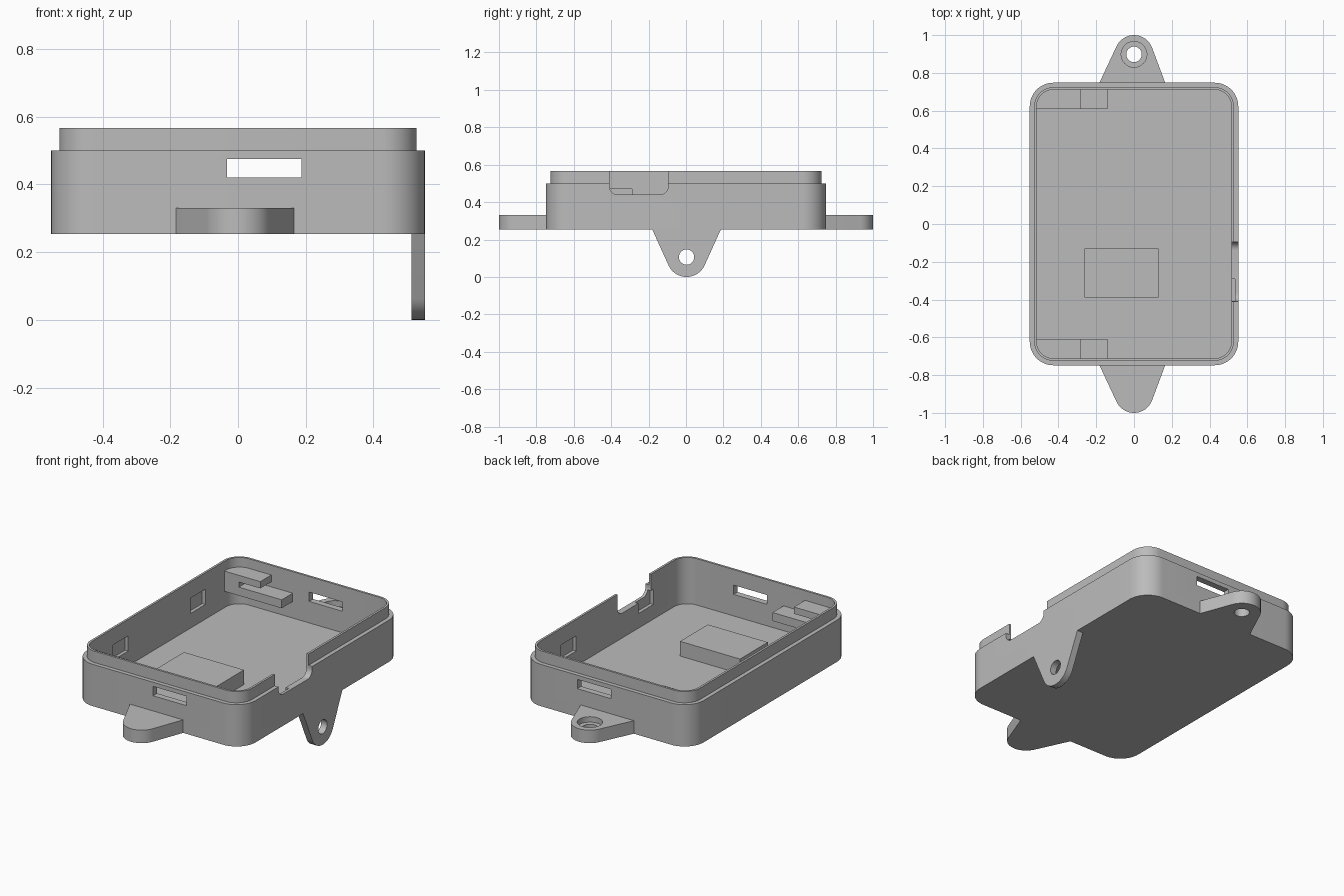
import bpy, bmesh, math
from mathutils import Matrix, Vector

if "Cube" in bpy.data.objects:
    bpy.data.objects.remove(bpy.data.objects["Cube"])

grey = bpy.data.materials.new("plain grey")
grey.use_nodes = True
colour = (0.5, 0.5, 0.5, 1)
grey.diffuse_color = colour
grey.node_tree.nodes["Principled BSDF"].inputs["Base Color"].default_value = colour

BASE, SHOULDER, RIM, FLOOR = 0.253, 0.50, 0.567, 0.293
HALF_X, HALF_Y, WALL, LIP = 0.552, 0.748, 0.037, 0.024


def prism(name, outline, low, high, turn=Matrix()):
    """Extrude a closed 2D outline from low to high, then place it."""
    bm = bmesh.new()
    face = bm.faces.new([bm.verts.new((x, y, low)) for x, y in outline])
    top = bmesh.ops.extrude_face_region(bm, geom=[face])["geom"]
    bmesh.ops.translate(bm, vec=(0, 0, high - low),
                        verts=[v for v in top if isinstance(v, bmesh.types.BMVert)])
    bm.transform(turn)
    bmesh.ops.recalc_face_normals(bm, faces=bm.faces)
    mesh = bpy.data.meshes.new(name)
    bm.to_mesh(mesh)
    bm.free()
    mesh.materials.append(grey)
    ob = bpy.data.objects.new(name, mesh)
    bpy.context.scene.collection.objects.link(ob)
    return ob


def arc(cx, cy, r, start, end, steps):
    angles = [start + (end - start) * i / steps for i in range(steps + 1)]
    return [(cx + r * math.cos(a), cy + r * math.sin(a)) for a in angles]


def rounded(hx, hy, r):
    pts = []
    for i, (sx, sy) in enumerate([(1, 1), (-1, 1), (-1, -1), (1, -1)]):
        a = i * math.pi / 2
        pts += arc(sx * (hx - r), sy * (hy - r), r, a, a + math.pi / 2, 12)
    return pts


def rect(x0, x1, y0, y1):
    return [(x0, y0), (x1, y0), (x1, y1), (x0, y1)]


def circle(cx, cy, r):
    return arc(cx, cy, r, 0, math.tau, 40)[:-1]


def combine(ob, other, operation="DIFFERENCE"):
    """Apply a boolean and discard the helper."""
    mod = ob.modifiers.new("cut", "BOOLEAN")
    mod.operation, mod.solver, mod.object = operation, "EXACT", other
    bpy.context.view_layer.update()
    graph = bpy.context.evaluated_depsgraph_get()
    mesh = bpy.data.meshes.new_from_object(ob.evaluated_get(graph))
    ob.modifiers.clear()
    ob.data = mesh
    bpy.data.objects.remove(other)


def finish(ob):
    bpy.ops.object.select_all(action="DESELECT")
    ob.select_set(True)
    bpy.context.view_layer.objects.active = ob
    bpy.ops.object.shade_smooth_by_angle(angle=math.radians(30))


def tab_outline(left, right, reach, r):
    """Base edge on y = 0 with sides tangent to a round end."""
    centre = Vector((0, reach))
    limits = []
    for x, side in ((right, 1), (left, -1)):
        d = Vector((x, 0)) - centre
        limits.append(math.atan2(d.y, d.x) % math.tau + side * math.acos(r / d.length))
    start = limits[0] - math.tau
    return [(left, 0), (right, 0)] + arc(0, reach, r, start, limits[1], 24)


# Hollow case with a stepped lip
case = prism("case", rounded(HALF_X, HALF_Y, 0.125), BASE, SHOULDER)
lip = prism("lip", rounded(HALF_X - LIP, HALF_Y - LIP, 0.101), BASE + 0.1, RIM)
combine(case, lip, "UNION")
cavity = prism("cavity", rounded(HALF_X - WALL, HALF_Y - WALL, 0.088), FLOOR, 1)
combine(case, cavity)

# Slot through the front and back walls
combine(case, prism("slot", rect(-0.032, 0.187, -1, 1), 0.42, 0.475))

# Blind latch pockets inside both long walls
pocket_x = HALF_X - WALL + 0.02
for y in (-0.36, 0.36):
    combine(case, prism("pocket", rect(-pocket_x, pocket_x, y - 0.07, y + 0.07), 0.38, 0.47))

# Round-cornered notch in the left wall; outline in y and z
side_turn = Matrix(((0, 0, 1, 0), (1, 0, 0, 0), (0, 1, 0, 0), (0, 0, 0, 1)))
n0, n1, n_low, r = -0.41, -0.095, 0.44, 0.045
notch = [(n1, 0.8), (n0, 0.8)]
notch += arc(n0 + r, n_low + r, r, math.pi, math.pi * 1.5, 8)
notch += arc(n1 - r, n_low + r, r, math.pi * 1.5, math.tau, 8)
combine(case, prism("notch", notch, 0.4, 0.7, side_turn))
finish(case)

# Mounting tabs with counterbored holes at front and back
for name, sign in (("front_tab", -1), ("back_tab", 1)):
    place = Matrix.Translation((0, sign * HALF_Y, 0)) @ Matrix.Diagonal((1, sign, 1, 1))
    tab = prism(name, tab_outline(-0.183, 0.165, 0.15, 0.102), BASE, 0.33, place)
    combine(tab, prism("hole", circle(0, 0.15, 0.041), 0, 1, place))
    combine(tab, prism("bore", circle(0, 0.15, 0.068), 0.298, 1, place))
    finish(tab)

# Hanging tab below the left wall
hang = Matrix.Translation((0, 0.003, BASE)) @ side_turn @ Matrix.Diagonal((1, -1, 1, 1))
left_tab = prism("left_tab", tab_outline(-0.183, 0.183, 0.147, 0.106), 0.513, HALF_X, hang)
combine(left_tab, prism("hole", circle(0, 0.147, 0.041), 0, 1, hang))
finish(left_tab)

# Raised block on the floor
prism("floor_block", rect(-0.262, 0.13, -0.39, -0.13), FLOOR - 0.01, 0.38)

# C-shaped board clips on the front and back walls; outline in x and z
clip = [(-0.52, 0.39), (-0.14, 0.39), (-0.14, 0.44), (-0.42, 0.44),
        (-0.42, 0.47), (-0.28, 0.47), (-0.28, 0.51), (-0.52, 0.51)]
upright = Matrix(((1, 0, 0, 0), (0, 0, 1, 0), (0, 1, 0, 0), (0, 0, 0, 1)))
for name, sign in (("front_clip", -1), ("back_clip", 1)):
    ob = prism(name, clip, 0.608, 0.715, Matrix.Diagonal((1, sign, 1, 1)) @ upright)
    # Trim the outer end to the rounded inner corner
    trim = prism("trim", rounded(HALF_X - WALL + 0.004, HALF_Y - WALL + 0.004, 0.092), 0, 1)
    combine(ob, trim, "INTERSECT")
    finish(ob)
